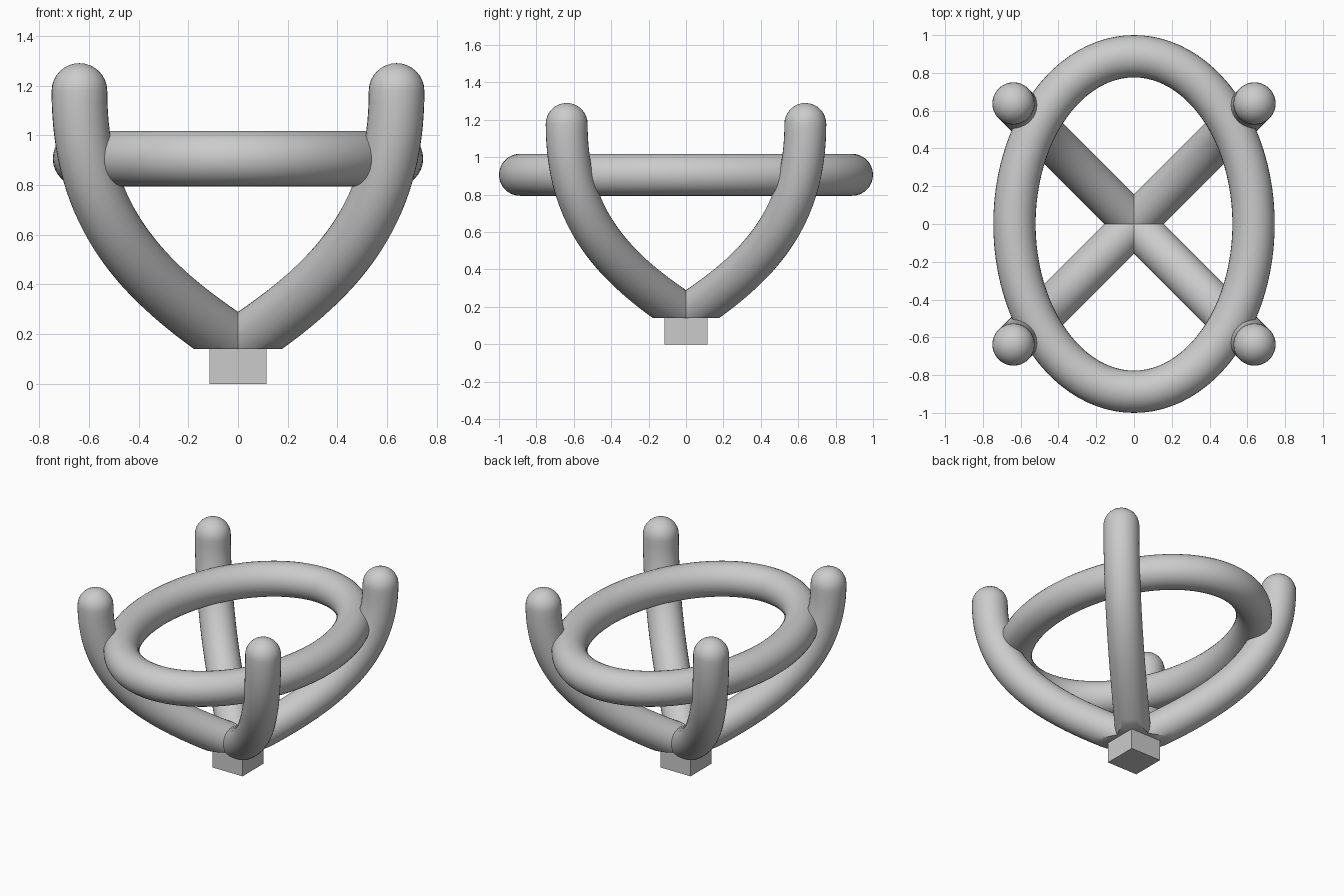
import bpy, bmesh, math
from mathutils import Vector

if "Cube" in bpy.data.objects:
    bpy.data.objects.remove(bpy.data.objects["Cube"])

R = 0.112      # tube radius shared by ring and prongs
SIDES = 32


def make_object(name, bm, smooth=True):
    bmesh.ops.recalc_face_normals(bm, faces=bm.faces[:])
    mesh = bpy.data.meshes.new(name)
    bm.to_mesh(mesh)
    bm.free()
    ob = bpy.data.objects.new(name, mesh)
    bpy.context.collection.objects.link(ob)
    if smooth:
        bpy.ops.object.select_all(action='DESELECT')
        ob.select_set(True)
        bpy.context.view_layer.objects.active = ob
        bpy.ops.object.shade_smooth_by_angle(angle=math.radians(40))
    return ob


def add_loop(bm, centre, u, v, radius):
    return [bm.verts.new(centre + radius * (math.cos(a) * u + math.sin(a) * v))
            for a in (2 * math.pi * i / SIDES for i in range(SIDES))]


def bridge(bm, a, b):
    for i in range(SIDES):
        j = (i + 1) % SIDES
        bm.faces.new((a[i], a[j], b[j], b[i]))


# Curved prongs with rounded tips, trimmed flat where they meet the stem
def prong(name, sx, sy):
    p = [Vector((x * sx, x * sy, z)) for x, z in
         ((0, 0.155), (0.40, 0.415), (0.638, 0.68), (0.638, 1.178))]
    side = Vector((-sy, sx, 0)).normalized()
    bm = bmesh.new()
    loops = []
    for k in range(33):
        t = k / 32
        s = 1 - t
        c = s**3 * p[0] + 3*s*s*t * p[1] + 3*s*t*t * p[2] + t**3 * p[3]
        d = (s*s * (p[1]-p[0]) + 2*s*t * (p[2]-p[1]) + t*t * (p[3]-p[2])).normalized()
        loops.append(add_loop(bm, c, side, d.cross(side), R))
    up = Vector((0, 0, 1))
    for k in range(1, 8):
        a = math.pi / 2 * k / 8
        loops.append(add_loop(bm, p[3] + up * R * math.sin(a),
                              side, up.cross(side), R * math.cos(a)))
    for a, b in zip(loops, loops[1:]):
        bridge(bm, a, b)
    tip = bm.verts.new(p[3] + up * R)
    last = loops[-1]
    for i in range(SIDES):
        bm.faces.new((last[i], last[(i + 1) % SIDES], tip))
    bm.faces.new(loops[0])
    cut = bmesh.ops.bisect_plane(bm, geom=bm.verts[:] + bm.edges[:] + bm.faces[:],
                                 plane_co=(0, 0, 0.14), plane_no=(0, 0, 1),
                                 clear_inner=True)
    rim = [e for e in cut['geom_cut'] if isinstance(e, bmesh.types.BMEdge)]
    bmesh.ops.contextual_create(bm, geom=rim)
    make_object(name, bm)


for sy, depth in ((-1, "front"), (1, "back")):
    for sx, hand in ((-1, "left"), (1, "right")):
        prong(f"{depth}_{hand}_prong", sx, sy)

# Oval ring with a constant round section
bm = bmesh.new()
loops = []
for k in range(96):
    a = 2 * math.pi * k / 96
    centre = Vector((0.633 * math.cos(a), 0.888 * math.sin(a), 0.906))
    out = Vector((0.888 * math.cos(a), 0.633 * math.sin(a), 0)).normalized()
    loops.append(add_loop(bm, centre, out, Vector((0, 0, 1)), R))
for k in range(96):
    bridge(bm, loops[k], loops[(k + 1) % 96])
make_object("oval_ring", bm)

# Square stem
bm = bmesh.new()
bmesh.ops.create_cube(bm, size=1)
for v in bm.verts:
    v.co = Vector((v.co.x * 0.23, v.co.y * 0.23, (v.co.z + 0.5) * 0.145))
make_object("square_stem", bm, smooth=False)
